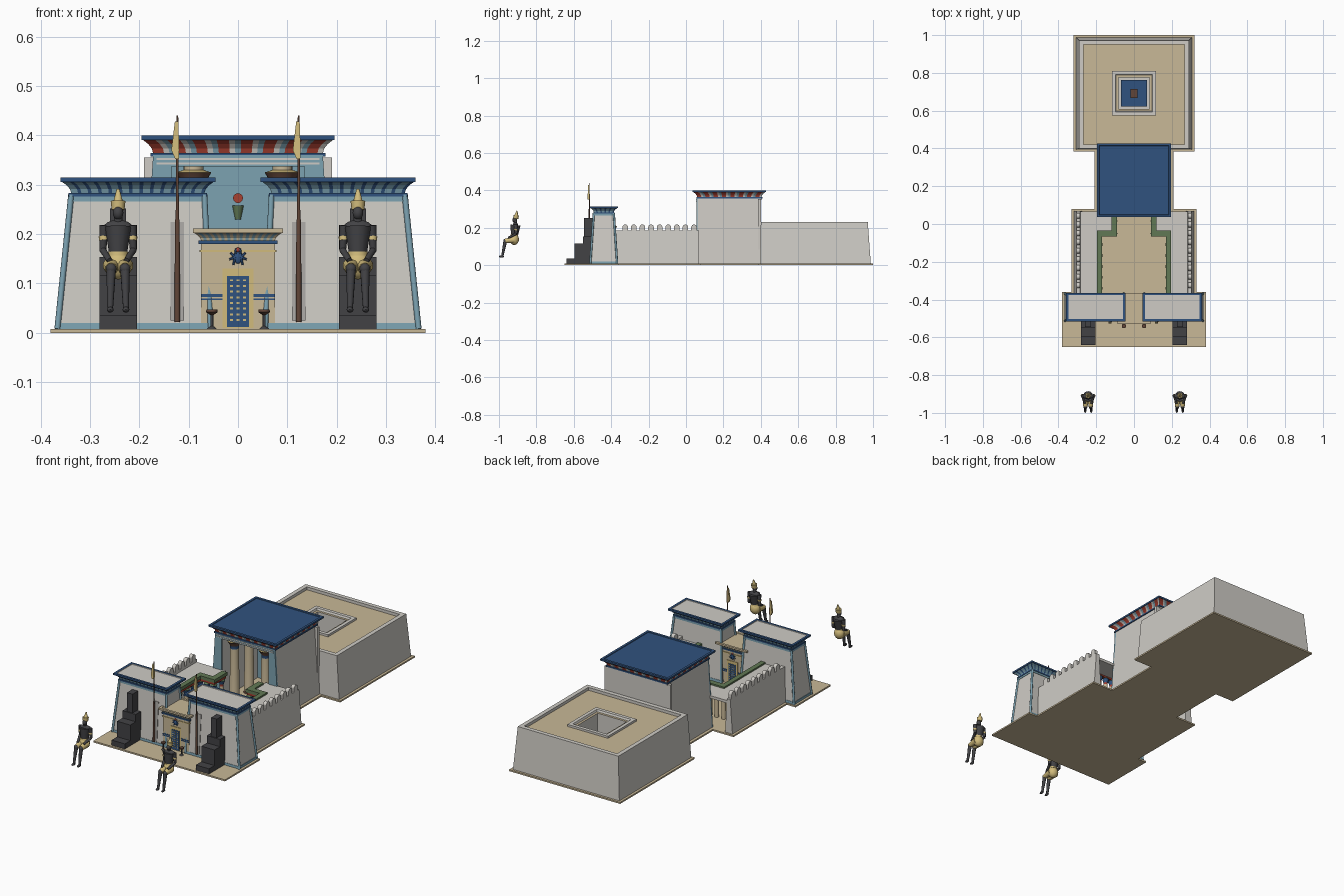
import bpy, bmesh, math
from mathutils import Vector, Matrix

cube = bpy.data.objects.get("Cube")
if cube:
    bpy.data.objects.remove(cube)

COLOURS = {
    "pale_stone": (0.62, 0.60, 0.56), "sandstone": (0.58, 0.48, 0.31),
    "deep_blue": (0.03, 0.085, 0.21), "sky_blue": (0.20, 0.36, 0.44),
    "black_stone": (0.055, 0.055, 0.06), "gold": (0.64, 0.50, 0.20),
    "brown_wood": (0.12, 0.06, 0.04), "leaf_green": (0.12, 0.19, 0.09),
    "red_paint": (0.38, 0.05, 0.03), "niche_grey": (0.40, 0.39, 0.37),
}
MATS = {}
for label, rgb in COLOURS.items():
    mat = bpy.data.materials.new(label)
    mat.use_nodes = True
    mat.diffuse_color = (*rgb, 1)
    shader = mat.node_tree.nodes["Principled BSDF"]
    shader.inputs["Base Color"].default_value = (*rgb, 1)
    shader.inputs["Roughness"].default_value = 0.9
    MATS[label] = mat
STONE, SAND, NAVY, SKY, BLACK, GOLD, WOOD, GREEN, RED, GREY = COLOURS


def finish(name, bm, colours, smooth=False):
    bmesh.ops.recalc_face_normals(bm, faces=bm.faces)
    mesh = bpy.data.meshes.new(name)
    bm.to_mesh(mesh)
    bm.free()
    for colour in colours:
        mesh.materials.append(MATS[colour])
    if smooth:
        mesh.shade_smooth()
        mesh.set_sharp_from_angle(angle=0.7)
    obj = bpy.data.objects.new(name, mesh)
    bpy.context.collection.objects.link(obj)
    return obj


def loft(name, rects, colours):
    """Join stacked rectangles (x0, x1, y0, y1, z); one colour per band."""
    bm = bmesh.new()
    palette = list(dict.fromkeys(colours))
    rings = [[bm.verts.new(p) for p in ((a, c, z), (b, c, z), (b, d, z), (a, d, z))]
             for a, b, c, d, z in rects]
    for low, high, colour in zip(rings, rings[1:], colours):
        for i in range(4):
            j = (i + 1) % 4
            bm.faces.new((low[i], low[j], high[j], high[i])).material_index = palette.index(colour)
    bm.faces.new(rings[0]).material_index = palette.index(colours[0])
    bm.faces.new(rings[-1]).material_index = palette.index(colours[-1])
    return finish(name, bm, palette)


def box(name, colour, x0, x1, y0, y1, z0, z1):
    return loft(name, [(x0, x1, y0, y1, z0), (x0, x1, y0, y1, z1)], [colour])


def grow(rect, d, z):
    a, b, c, e = rect[:4]
    return (a - d, b + d, c - d, e + d, z)


def lathe(name, profile, colours, x, y, sides=16):
    """Turn (radius, z) pairs around a vertical axis; one colour per band."""
    bm = bmesh.new()
    palette = list(dict.fromkeys(colours))
    turn = [math.tau * i / sides for i in range(sides)]
    rings = [[bm.verts.new((x + r * math.cos(t), y + r * math.sin(t), z)) for t in turn]
             for r, z in profile]
    for low, high, colour in zip(rings, rings[1:], colours):
        for i in range(sides):
            j = (i + 1) % sides
            bm.faces.new((low[i], low[j], high[j], high[i])).material_index = palette.index(colour)
    bm.faces.new(rings[0])
    bm.faces.new(rings[-1]).material_index = palette.index(colours[-1])
    return finish(name, bm, palette, True)


def rod(name, colour, p, q, r, r2=None, sides=10):
    p, q = Vector(p), Vector(q)
    bm = bmesh.new()
    turn = (q - p).to_track_quat('Z', 'Y').to_matrix().to_4x4()
    bmesh.ops.create_cone(bm, cap_ends=True, segments=sides, radius1=r, radius2=r if r2 is None else r2,
                          depth=(q - p).length, matrix=Matrix.Translation((p + q) / 2) @ turn)
    return finish(name, bm, [colour], True)


def ball(name, colour, centre, size):
    bm = bmesh.new()
    bmesh.ops.create_uvsphere(bm, u_segments=14, v_segments=8, radius=1,
                              matrix=Matrix.Translation(centre) @ Matrix.Diagonal((*size, 1)))
    return finish(name, bm, [colour], True)


def cornice(name, rect, z0, z1, flare, stripe, colours, lip=NAVY, top=STONE, rim=0.012):
    """Flared, striped moulding with a roll below and a lip above."""
    bm = bmesh.new()
    palette = list(dict.fromkeys(colours))
    rows = [grow(rect, flare * t ** 2, z0 + (z1 - z0) * t) for t in (0, 0.35, 0.7, 1)]
    for side in range(4):
        lines = []
        for a, b, c, d, z in rows:
            corner = [Vector(p) for p in ((a, c, z), (b, c, z), (b, d, z), (a, d, z))]
            p, q = corner[side], corner[(side + 1) % 4]
            if not lines:
                n = max(3, round((q - p).length / stripe))
            lines.append([bm.verts.new(p.lerp(q, i / n)) for i in range(n + 1)])
        for low, high in zip(lines, lines[1:]):
            for i in range(n):
                face = bm.faces.new((low[i], low[i + 1], high[i + 1], high[i]))
                face.material_index = palette.index(colours[i % len(colours)])
    bmesh.ops.remove_doubles(bm, verts=bm.verts, dist=0.0001)
    finish(name + "_stripes", bm, palette)
    box(name + "_roll", NAVY, *grow(rect, 0.005, 0)[:4], z0 - 0.007, z0)
    wide = grow(rect, flare + 0.003, z1)
    loft(name + "_lip", [wide, grow(wide, 0, z1 + 0.009), grow(wide, -rim, z1 + 0.009),
                         grow(wide, -rim - 0.001, z1 + 0.006)], [lip, lip, top])


# ground slabs
for name, half, y0, y1 in (("forecourt", 0.38, -0.65, -0.36), ("court", 0.33, -0.36, 0.08),
                           ("hall", 0.21, 0.08, 0.385), ("rear", 0.32, 0.385, 1)):
    box(name + "_ground", SAND, -half, half, y0, y1, 0, 0.008)

# gate between the towers
gate = (-0.075, 0.075, -0.512, -0.385)
box("gate_body", SAND, *gate, 0.008, 0.183)
box("gate_band", GOLD, *grow(gate, 0.003, 0)[:4], 0.164, 0.168)
cornice("gate_cornice", gate, 0.187, 0.202, 0.013, 0.006, [SAND, SKY], SAND, SAND)
for side, y, out in (("front", gate[2], -1), ("back", gate[3], 1)):
    def plate(name, colour, x0, x1, z0, z1, depth):
        box(side + name, colour, x0, x1, *sorted((y, y + out * depth)), z0, z1)
    plate("_door_frame", GOLD, -0.031, 0.031, 0.01, 0.13, 0.003)
    plate("_door", NAVY, -0.022, 0.022, 0.012, 0.115, 0.005)
    for i in range(3):
        for j in range(8):
            x, z = (i - 1) * 0.013, 0.024 + j * 0.0115
            plate("_door_stud", GOLD, x - 0.003, x + 0.003, z, z + 0.004, 0.007)
    for s in (-1, 1):
        for z, h in ((0.066, 0.004), (0.073, 0.006)):
            plate("_gate_stripe", NAVY, *sorted((s * 0.031, s * 0.075)), z, z + h, 0.002)
        for k in range(4):
            t = (math.pi / 4) * (k - 1.3)
            rod("emblem_wing", NAVY, (s * 0.006, y + out * 0.003, 0.153),
                (s * 0.018 * math.cos(t), y + out * 0.003, 0.153 + 0.018 * math.sin(t)), 0.003, 0.002, 6)
    ball("emblem_body", NAVY, (0, y + out * 0.002, 0.152), (0.008, 0.004, 0.012))
    ball("emblem_disc", RED, (0, y + out * 0.002, 0.168), (0.005, 0.004, 0.005))

for s in (-1, 1):
    # entrance towers with sloped faces, corner rolls and flag niches
    def span(inner, outer):
        return sorted((s * inner, s * outer))
    base = (*span(0.055, 0.366), -0.512, -0.368)
    head = (*span(0.068, 0.338), -0.493, -0.386)
    loft("tower", [(*base, 0.008), (*head, 0.28)], [STONE])
    loft("tower_foot", [grow(base, 0.002, 0.008), grow(base, 0.001, 0.02)], [SKY])
    box("tower_band", SKY, *grow(head, 0.003, 0)[:4], 0.266, 0.276)
    for i in (0, 1):
        for j in (2, 3):
            rod("tower_edge", SKY, (base[i], base[j], 0.008), (head[i], head[j], 0.28), 0.006)
    cornice("tower_cornice", head, 0.283, 0.306, 0.019, 0.007, [SKY, SKY, NAVY])
    niche = span(0.109, 0.137)
    loft("flag_niche", [(*niche, -0.514, -0.50, 0.025), (*niche, -0.499, -0.485, 0.225)], [GREY])
    x = s * 0.123
    rod("flag_mast_foot", WOOD, (x, -0.517, 0.022), (x, -0.517, 0.23), 0.006, 0.005)
    rod("flag_mast", WOOD, (x, -0.517, 0.22), (x, -0.517, 0.44), 0.0035, 0.002)
    loft("flag", [(x - 0.004, x + 0.003, -0.528, -0.515, 0.352),
                  (x - 0.012, x + 0.004, -0.526, -0.515, 0.37),
                  (x - 0.005, x + 0.002, -0.523, -0.515, 0.428)], [GOLD, GOLD])

    # fire stand
    lathe("fire_stand", [(0.010, 0.008), (0.003, 0.014), (0.003, 0.036), (0.012, 0.042), (0.011, 0.047)],
          [BLACK, BLACK, WOOD, WOOD], s * 0.053, -0.54, 10)

    # throne
    cx = s * 0.243
    for part, half, y0, y1, top in (("step", 0.038, -0.64, -0.595, 0.035), ("seat", 0.038, -0.595, -0.52, 0.116),
                                    ("back", 0.038, -0.55, -0.508, 0.154), ("pillar", 0.016, -0.545, -0.50, 0.252)):
        box("throne_" + part, BLACK, cx - half, cx + half, y0, y1, 0.008, top)

    # seated figure
    def at(x, y, z):
        return (cx + x, y, z)
    rod("figure_torso", BLACK, at(0, -0.918, 0.15), at(0, -0.912, 0.215), 0.017, 0.027, 14)
    ball("figure_chest", BLACK, at(0, -0.912, 0.212), (0.031, 0.015, 0.017))
    ball("figure_kilt", GOLD, at(0, -0.918, 0.138), (0.027, 0.025, 0.03))
    rod("figure_belt", GOLD, at(0, -0.918, 0.157), at(0, -0.918, 0.165), 0.021, 0.02, 14)
    rod("figure_neck", BLACK, at(0, -0.912, 0.215), at(0, -0.913, 0.24), 0.009)
    ball("figure_head", BLACK, at(0, -0.916, 0.243), (0.011, 0.013, 0.014))
    rod("figure_headdress", GOLD, at(0, -0.91, 0.249), at(0, -0.908, 0.267), 0.013, 0.015, 12)
    rod("figure_crown", GOLD, at(0, -0.908, 0.265), at(0, -0.903, 0.291), 0.010, 0.003, 12)
    for m in (-1, 1):
        elbow = at(m * 0.031, -0.908, 0.168)
        rod("figure_upper_arm", BLACK, at(m * 0.028, -0.911, 0.218), elbow, 0.010, 0.007)
        rod("figure_armband", GOLD, at(m * 0.029, -0.91, 0.188), at(m * 0.03, -0.909, 0.196), 0.0095)
        rod("figure_forearm", BLACK, elbow, at(m * 0.017, -0.95, 0.146), 0.007, 0.006)
        knee = at(m * 0.014, -0.966, 0.13)
        rod("figure_thigh", GOLD, at(m * 0.013, -0.918, 0.136), knee, 0.018, 0.012)
        ball("figure_knee", BLACK, knee, (0.011, 0.011, 0.011))
        rod("figure_shin", BLACK, knee, at(m * 0.016, -0.982, 0.05), 0.010, 0.006)
        ball("figure_foot", BLACK, at(m * 0.016, -0.986, 0.047), (0.007, 0.014, 0.006))

    # court wall with round-topped merlons
    loft("court_wall", [(*span(0.275, 0.317), -0.38, 0.07, 0.008), (*span(0.285, 0.304), -0.38, 0.07, 0.185)], [STONE])
    for i in range(9):
        y = -0.325 + i * 0.046
        box("merlon", STONE, *span(0.285, 0.304), y - 0.015, y + 0.015, 0.18, 0.203)
        rod("merlon_top", STONE, (s * 0.285, y, 0.203), (s * 0.304, y, 0.203), 0.015, sides=16)

    # colonnade roof with green edge, stepping in before the hall
    box("side_roof", STONE, *span(0.19, 0.29), -0.375, 0.065, 0.158, 0.172)
    box("end_roof", STONE, *span(0.115, 0.19), -0.04, 0.065, 0.158, 0.172)
    for x0, x1, y0, y1 in ((0.17, 0.195, -0.375, -0.04), (0.09, 0.195, -0.065, -0.035), (0.09, 0.12, -0.035, 0.04)):
        box("roof_beam", RED, *span(x0 + 0.004, x1 - 0.004), y0 + 0.004, y1 - 0.004, 0.15, 0.163)
        box("roof_edge", GREEN, *span(x0, x1), y0, y1, 0.163, 0.18)
    for x, y in [(0.183, -0.34 + i * 0.058) for i in range(6)] + [(0.143, -0.05), (0.105, -0.05), (0.105, 0.015)]:
        lathe("court_column", [(0.011, 0.008), (0.011, 0.06), (0.010, 0.115), (0.010, 0.125), (0.017, 0.145), (0.012, 0.152)],
              [SAND, SAND, RED, NAVY, GREEN], s * x, y, 12)

    # hall side walls, painted jambs and great columns
    loft("hall_side_wall", [(*span(0.15, 0.195), 0.062, 0.40, 0.008), (*span(0.15, 0.172), 0.062, 0.40, 0.36)], [STONE])
    loft("hall_jamb", [(*span(0.135, 0.195), 0.057, 0.066, 0.008), (*span(0.135, 0.172), 0.057, 0.066, 0.36)], [SKY])
    for y in (0.10, 0.22):
        lathe("hall_column", [(0.026, 0.008), (0.024, 0.02), (0.021, 0.285), (0.021, 0.30), (0.036, 0.325), (0.02, 0.33), (0.02, 0.345)],
              [WOOD, SAND, NAVY, WOOD, GOLD, SAND], s * 0.09, y, 20)

# columned hall: back wall, lintel, roof and cornice
box("hall_back_wall", STONE, -0.19, 0.19, 0.385, 0.40, 0.008, 0.355)
box("hall_inner_wall", SKY, -0.155, 0.155, 0.376, 0.386, 0.008, 0.355)
box("hall_lintel", SKY, -0.172, 0.172, 0.055, 0.09, 0.337, 0.36)
for z in (0.341, 0.35):
    box("lintel_stripe", STONE, -0.165, 0.165, 0.053, 0.056, z, z + 0.004)
hall = (-0.172, 0.172, 0.06, 0.403)
box("hall_roof", STONE, *hall, 0.35, 0.364)
cornice("hall_cornice", hall, 0.364, 0.391, 0.021, 0.011, [RED, RED, STONE, SKY], NAVY, NAVY)
rod("wall_sun", RED, (0, 0.378, 0.273), (0, 0.372, 0.273), 0.01, sides=16)
rod("wall_leaf", GREEN, (0, 0.376, 0.23), (0, 0.376, 0.258), 0.006, 0.012)

# rear building: parapet, recessed roof and raised curb around a light well
rear = (-0.29, 0.29, 0.40, 0.972)
well = (-0.117, 0.117, 0.575, 0.81)
loft("rear_building", [(-0.307, 0.307, 0.395, 0.988, 0.008), (*rear, 0.23), grow(rear, -0.022, 0.23),
                       grow(rear, -0.022, 0.215), (*well, 0.215), (*well, 0.226), grow(well, -0.018, 0.226),
                       grow(well, -0.022, 0.216), grow(well, -0.034, 0.216), grow(well, -0.034, 0.02)],
     [STONE, STONE, STONE, SAND, STONE, STONE, STONE, SAND, STONE])
box("shrine_body", SAND, -0.05, 0.05, 0.642, 0.742, 0.018, 0.1)
cornice("shrine_cornice", (-0.055, 0.055, 0.637, 0.747), 0.105, 0.12, 0.012, 0.01, [SKY, NAVY], NAVY, NAVY)
box("shrine_finial", WOOD, -0.018, 0.018, 0.666, 0.714, 0.12, 0.14)
